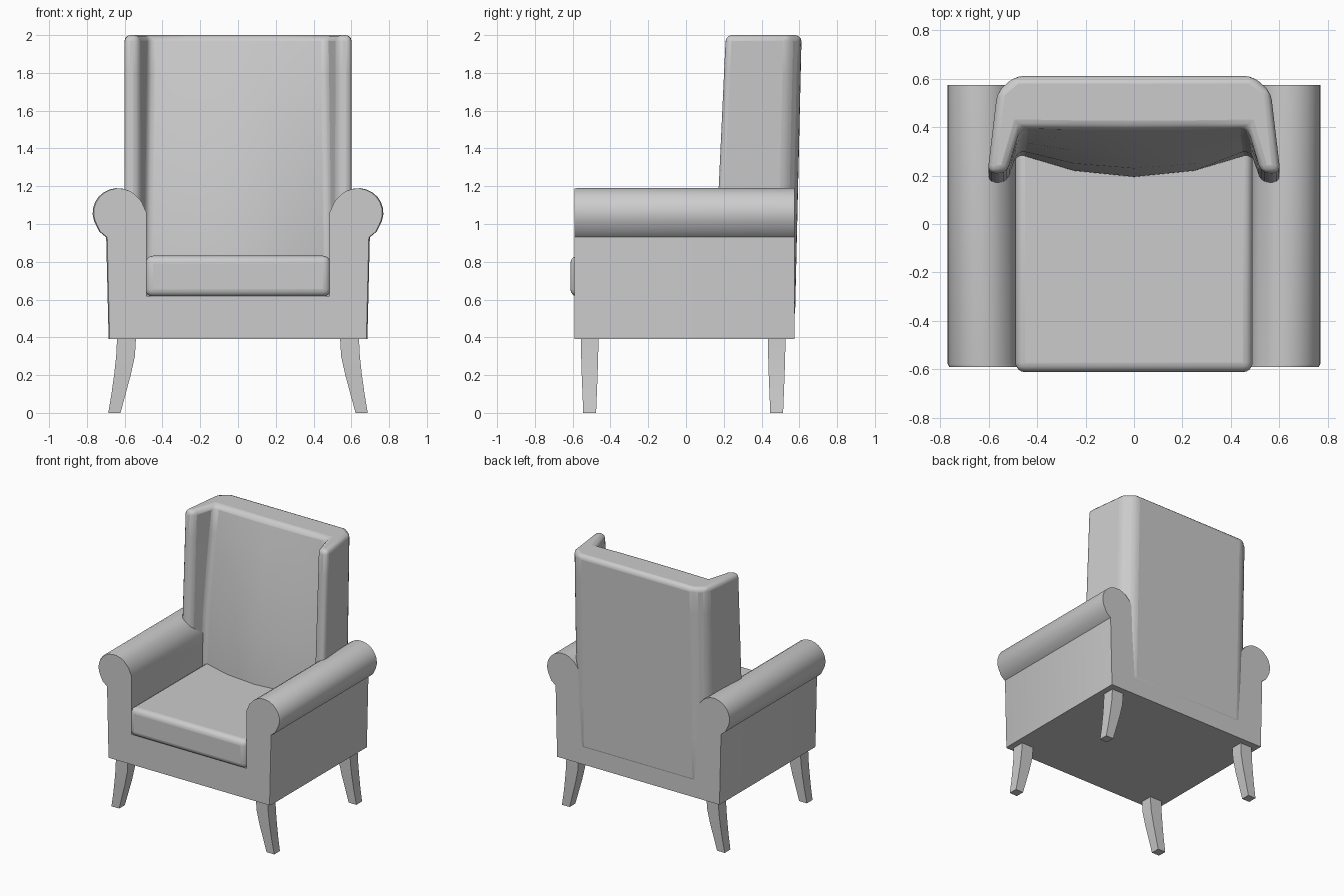
import bpy, bmesh, math

if "Cube" in bpy.data.objects:
    bpy.data.objects.remove(bpy.data.objects["Cube"])


def loft(name, rings, bevel=0, segs=3, limit=35, smooth=40):
    """Skin equal-length closed rings of 3D points, cap the ends, round the edges."""
    bm = bmesh.new()
    rows = [[bm.verts.new(p) for p in ring] for ring in rings]
    n = len(rows[0])
    for a, b in zip(rows, rows[1:]):
        for i in range(n):
            bm.faces.new((a[i], a[(i + 1) % n], b[(i + 1) % n], b[i]))
    bm.faces.new(rows[0])
    bm.faces.new(rows[-1])
    bmesh.ops.recalc_face_normals(bm, faces=bm.faces)
    mesh = bpy.data.meshes.new(name)
    bm.to_mesh(mesh)
    bm.free()
    ob = bpy.data.objects.new(name, mesh)
    bpy.context.collection.objects.link(ob)
    if bevel:
        m = ob.modifiers.new("Bevel", 'BEVEL')
        m.width, m.segments = bevel, segs
        m.limit_method, m.angle_limit = 'ANGLE', math.radians(limit)
    bpy.ops.object.select_all(action='DESELECT')
    ob.select_set(True)
    bpy.context.view_layer.objects.active = ob
    bpy.ops.object.shade_smooth_by_angle(angle=math.radians(smooth))
    return ob


def mirrored(half):
    """Close a right-hand outline with its mirror image across x = 0."""
    return half + [(-x, y) for x, y in reversed(half) if x > 1e-6]


# Base and rolled arms: one front profile run from front to back
roll = [(0.637 + 0.133 * math.cos(math.radians(a)), 1.06 + 0.13 * math.sin(math.radians(a)))
        for a in range(-20, 131, 15)]
arm = [(0.685, 0.39), (0.698, 0.93), (0.735, 0.96)] + roll + [(0.515, 1.12), (0.488, 1.06), (0.488, 0.62)]
profile = mirrored(arm)
front = [(x * 0.992, -0.59, 1.0 + (z - 1.0) * 0.99 if z > 1 else z) for x, z in profile]
loft("base_and_arms", [front] + [[(x, y, z) for x, z in profile] for y in (-0.578, 0.575)])

# Seat cushion
cushion = [(-0.49, -0.612), (0.49, -0.612), (0.49, 0.35), (-0.49, 0.35)]
loft("seat_cushion", [[(x, y, z) for x, y in cushion] for z in (0.615, 0.832)], 0.04, 4)


# Winged back: C-shaped plan that leans back, with a lumbar bulge
def back_section(z, y_mid, y_edge):
    t = (z - 0.5) / 1.5
    rear = 0.577 + 0.035 * t
    tip = 0.14 + 0.07 * t
    inner = 0.488 - 0.018 * t
    y_q = y_mid + 0.27 * (y_edge - y_mid)
    half = [(0.0, y_mid), (0.25, y_q), (inner, y_edge), (0.525, tip + 0.002),
            (0.605, tip), (0.565, rear - 0.065), (0.49, rear)]
    return [(x, y, z) for x, y in mirrored(half)]


levels = [(0.5, 0.19, 0.29), (0.85, 0.195, 0.29), (1.2, 0.23, 0.305),
          (1.55, 0.29, 0.34), (1.8, 0.345, 0.37), (2.0, 0.395, 0.40)]
loft("winged_back", [back_section(*lv) for lv in levels], 0.032, 3)

# Flat lower rear panel tying the back to the base
panel = [(-0.49, 0.5), (0.49, 0.5), (0.49, 0.575), (-0.49, 0.575)]
loft("rear_panel", [[(x, y, z) for x, y in panel] for z in (0.40, 1.0)])

# Sabre legs: (z, inner x, outer x, half depth)
leg = [(0.40, 0.54, 0.64, 0.047), (0.30, 0.546, 0.645, 0.045), (0.20, 0.568, 0.656, 0.042),
       (0.10, 0.595, 0.67, 0.038), (0.0, 0.622, 0.687, 0.034)]
for place, y in (("front", -0.51), ("rear", 0.48)):
    for side, s in (("left", -1), ("right", 1)):
        loft(f"{place}_{side}_leg",
             [[(s * a, y - d, z), (s * b, y - d, z), (s * b, y + d, z), (s * a, y + d, z)]
              for z, a, b, d in leg])
